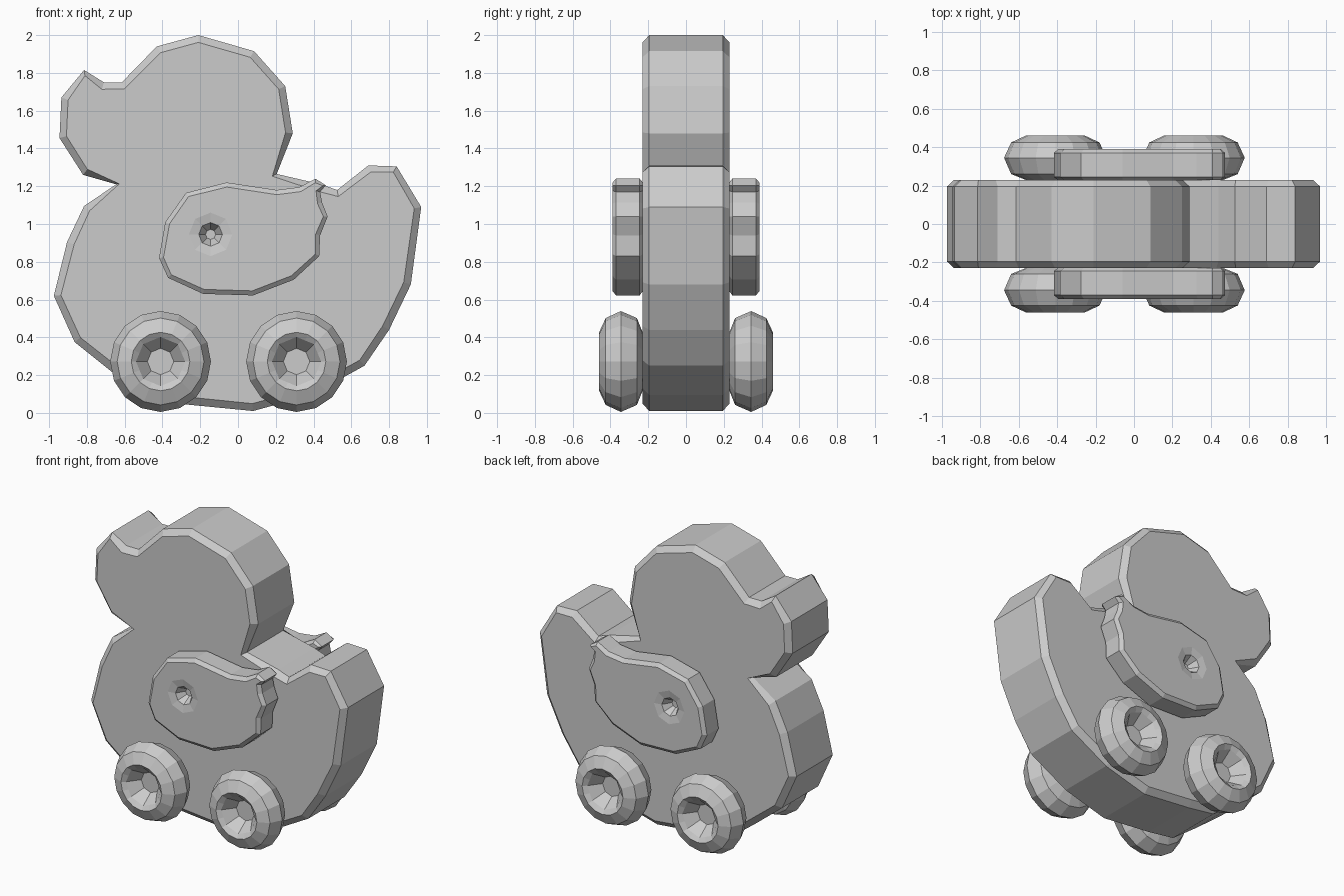
import bpy, bmesh, math
from mathutils import Vector

if "Cube" in bpy.data.objects:
    bpy.data.objects.remove(bpy.data.objects["Cube"])


def loft(name, rings):
    """Skin a list of equal-length point loops and cap both ends."""
    bm = bmesh.new()
    loops = [[bm.verts.new(p) for p in ring] for ring in rings]
    n = len(loops[0])
    for a, b in zip(loops, loops[1:]):
        for i in range(n):
            j = (i + 1) % n
            bm.faces.new((a[i], a[j], b[j], b[i]))
    bm.faces.new(loops[0][::-1])
    bm.faces.new(loops[-1])
    bmesh.ops.recalc_face_normals(bm, faces=bm.faces)
    mesh = bpy.data.meshes.new(name)
    bm.to_mesh(mesh)
    bm.free()
    ob = bpy.data.objects.new(name, mesh)
    bpy.context.collection.objects.link(ob)
    return ob


def inset(points, w):
    """Move a clockwise xz outline inwards by w, less at tight corners."""
    pts = [Vector(p) for p in points]
    out = []
    for i, p in enumerate(pts):
        d1 = (p - pts[i - 1]).normalized()
        d2 = (pts[(i + 1) % len(pts)] - p).normalized()
        d = (d1 + d2) / 2
        out.append(p + Vector((d.y, -d.x)) * w)
    return out


def slab(name, outline, layers):
    """Chamfered plate from (y, inset) layers."""
    return loft(name, [[(p.x, y, p.y) for p in inset(outline, w)] for y, w in layers])


def lathe(name, cx, cz, rings, sides):
    """Turned shape along y from (radius, y, octagonal) rings."""
    loops = []
    for r, y, octa in rings:
        loop = []
        for i in range(sides):
            k = r * (math.cos(math.pi / 8) if octa and i % 2 else 1)
            a = 2 * math.pi * i / sides
            loop.append((cx + k * math.cos(a), y, cz + k * math.sin(a)))
        loops.append(loop)
    return loft(name, loops)


def mirror_y(ob):
    m = ob.modifiers.new("mirror", 'MIRROR')
    m.use_axis = (False, True, False)
    m.use_mirror_merge = False


# Body: bill, head, back, tail, belly, chest
body = [(-.815, 1.815), (-.71, 1.75), (-.615, 1.75), (-.43, 1.94), (-.21, 2.0),
        (.085, 1.915), (.25, 1.73), (.29, 1.48), (.205, 1.265), (.44, 1.21),
        (.525, 1.18), (.69, 1.31), (.84, 1.305), (.97, 1.09), (.915, .68),
        (.80, .44), (.67, .25), (.39, .095), (.08, .01), (-.28, .045),
        (-.48, .075), (-.665, .215), (-.865, .375), (-.975, .62), (-.905, .905),
        (-.815, 1.095), (-.645, 1.21), (-.82, 1.26), (-.945, 1.455), (-.935, 1.67)]
slab("body", body, [(-.23, .04), (-.195, 0), (.195, 0), (.23, .04)])

# Wings with a dished hole
wing_outline = [(.41, 1.24), (.465, 1.205), (.435, 1.17), (.445, 1.115), (.475, 1.04),
                (.435, .94), (.43, .83), (.295, .705), (.08, .622), (-.185, .63),
                (-.37, .715), (-.418, .82), (-.385, 1.01), (-.275, 1.165),
                (-.06, 1.22), (.205, 1.18), (.325, 1.195)]
wings = slab("wings", wing_outline, [(-.39, .025), (-.37, 0), (-.245, 0), (-.228, .025)])
cutter = lathe("wing_hole_cutter", -.145, .945,
               [(.168, -.40, False), (.063, -.38, False), (.027, -.32, False)], 8)
cutter.hide_render = True
cutter.hide_viewport = True
cut = wings.modifiers.new("hole", 'BOOLEAN')
cut.operation = 'DIFFERENCE'
cut.solver = 'EXACT'
cut.object = cutter
mirror_y(wings)

# Wheels: rounded tyre with an octagonal hub recess
for label, x in (("front", -.41), ("rear", .31)):
    wheel = lathe(label + "_wheels", x, .272,
                  [(.15, -.228, False), (.23, -.26, False), (.267, -.345, False),
                   (.23, -.425, False), (.155, -.46, False), (.13, -.44, True),
                   (.07, -.36, True)], 16)
    mirror_y(wheel)
